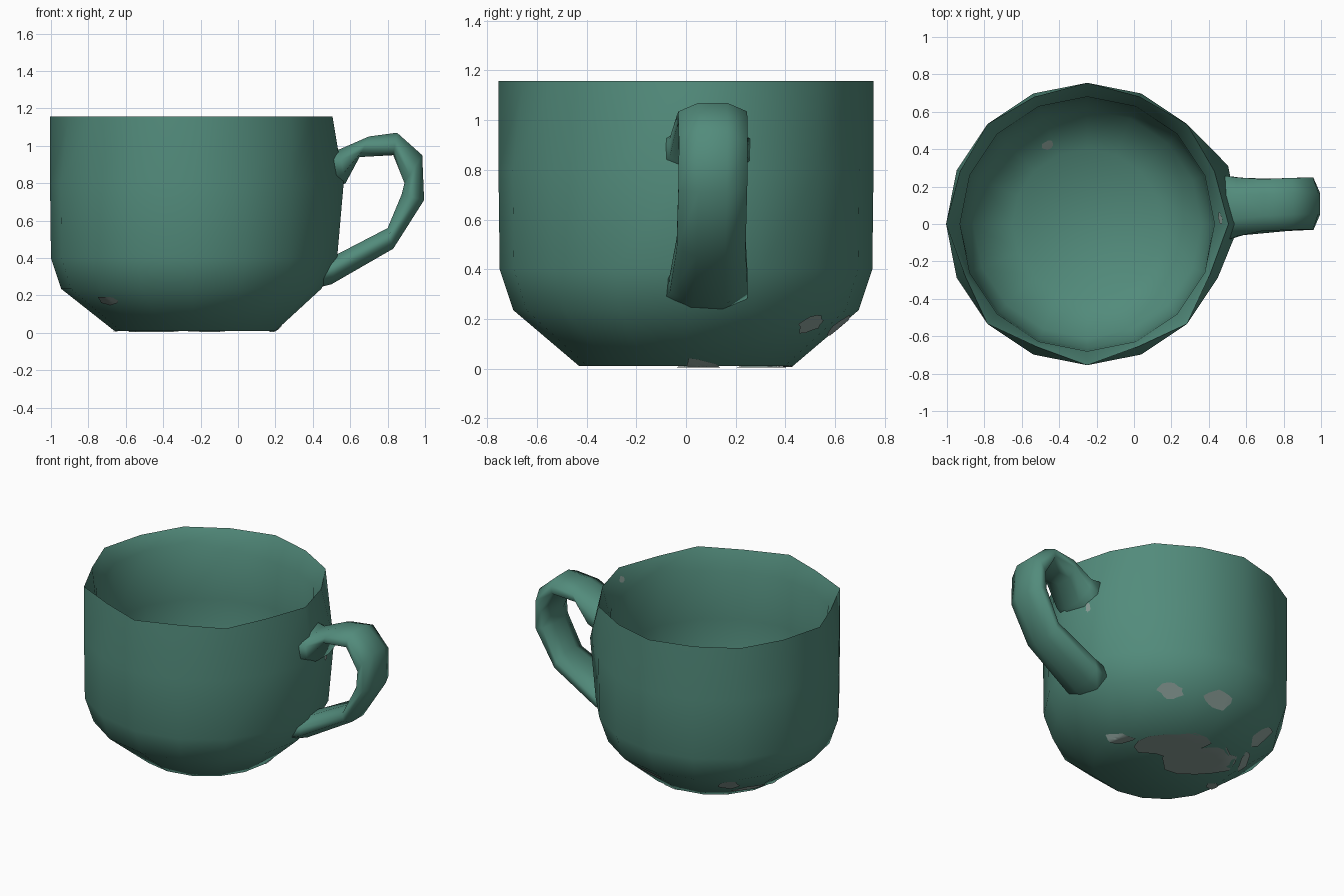
import bpy, bmesh, math, random
from mathutils import Vector
from mathutils.bvhtree import BVHTree

random.seed(4)
if "Cube" in bpy.data.objects:
    bpy.data.objects.remove(bpy.data.objects["Cube"], do_unlink=True)

SIDES = 16
CENTRE_X = -0.25


def flat_material(name, rgb):
    mat = bpy.data.materials.new(name)
    mat.use_nodes = True
    colour = (*rgb, 1)
    mat.diffuse_color = colour
    mat.node_tree.nodes["Principled BSDF"].inputs["Base Color"].default_value = colour
    return mat


teal = flat_material("teal glaze", (0.085, 0.26, 0.2))
grey = flat_material("worn grey", (0.27, 0.36, 0.33))


def finish(name, bm, mat, angle):
    mesh = bpy.data.meshes.new(name)
    bm.to_mesh(mesh)
    bm.free()
    obj = bpy.data.objects.new(name, mesh)
    bpy.context.collection.objects.link(obj)
    mesh.materials.append(mat)
    bpy.ops.object.select_all(action="DESELECT")
    obj.select_set(True)
    bpy.context.view_layer.objects.active = obj
    bpy.ops.object.shade_smooth_by_angle(angle=math.radians(angle))
    return obj


def bridge(bm, a, b):
    for i in range(len(a)):
        j = (i + 1) % len(a)
        bm.faces.new((a[i], a[j], b[j], b[i]))


# Cup: outer wall, folded rim and inner wall in one closed profile
profile = [(0.43, 0.01), (0.695, 0.235), (0.75, 0.4), (0.755, 0.8), (0.755, 1.157),
           (0.68, 1.06), (0.675, 0.7), (0.665, 0.42), (0.61, 0.25), (0.4, 0.09)]
BASE, RIM, LIP = 0, 4, 5
swelling = {2: 0.03, 3: 0.06}    # wall bulge where the handle joins
bm = bmesh.new()
rings = []
for level, (radius, z) in enumerate(profile):
    ring = []
    for i in range(SIDES):
        a = math.tau * i / SIDES
        r, h = radius, z
        if level == RIM and i % 2:
            r *= 0.975 if i < SIDES / 2 else 0.94
        if level == LIP:
            h += random.uniform(-0.05, 0.03)
        if i in (0, 1):
            r += swelling.get(level, 0)
        x = CENTRE_X + (0.02 if level == BASE else 0)
        ring.append(bm.verts.new((x + r * math.cos(a), r * math.sin(a), h)))
    rings.append(ring)
for lower, upper in zip(rings, rings[1:]):
    bridge(bm, lower, upper)
bm.faces.new(rings[0])
bm.faces.new(rings[-1])
bmesh.ops.recalc_face_normals(bm, faces=bm.faces)
surface = BVHTree.FromBMesh(bm)
finish("cup_body", bm, teal, 55)

# Handle: rounded sections swept between an outer and an inner outline
outer = [(0.44, 1.0), (0.54, 0.98), (0.7, 1.05), (0.85, 1.07), (0.985, 0.95),
         (0.995, 0.71), (0.83, 0.45), (0.5, 0.26), (0.42, 0.24)]
inner = [(0.44, 0.74), (0.575, 0.8), (0.65, 0.94), (0.83, 0.95), (0.89, 0.8),
         (0.875, 0.74), (0.8, 0.56), (0.53, 0.42), (0.44, 0.38)]
half_widths = [0.2, 0.17, 0.15, 0.15, 0.15, 0.15, 0.15, 0.17, 0.18]
bm = bmesh.new()
loops = []
for k, (o, n) in enumerate(zip(outer, inner)):
    o, n = Vector((o[0], 0, o[1])), Vector((n[0], 0, n[1]))
    middle, half = (o + n) / 2, (o - n) / 2
    mid_y = 0.08 + 0.03 * math.sin(math.pi * k / 8)
    loop = []
    for i in range(8):
        a = math.tau * (i + 0.5) / 8
        across = half_widths[k] * math.cos(a)
        co = middle + half * (math.sin(a) / math.sin(math.tau * 3 / 16))
        loop.append(bm.verts.new(co + Vector((0, mid_y + across, 0))))
    loops.append(loop)
for first, second in zip(loops, loops[1:]):
    bridge(bm, first, second)
bm.faces.new(loops[0])
bm.faces.new(loops[-1])
bmesh.ops.recalc_face_normals(bm, faces=bm.faces)
finish("handle", bm, teal, 100)


# Worn patches: thin ragged plates laid onto the cup
def worn_patch(name, centre, width, height):
    place, normal, _, _ = surface.find_nearest(Vector(centre))
    side = Vector((0, 0, 1)).cross(normal)
    if side.length < 0.1:
        side = Vector((-1, 1, 0))
    side.normalize()
    up = normal.cross(side)
    bm = bmesh.new()

    def lay(offset):
        spot, facing, _, _ = surface.find_nearest(place + offset)
        return bm.verts.new(spot + facing * 0.005)

    steps, rounds = 14, 4
    ragged = [random.uniform(0.8, 1.15) for _ in range(steps)]
    hub = lay(Vector())
    previous = None
    for k in range(1, rounds + 1):
        ring = []
        for i in range(steps):
            a = math.tau * i / steps
            s = ragged[i] * k / rounds
            ring.append(lay(side * (width * s * math.cos(a)) + up * (height * s * math.sin(a))))
        for i in range(steps):
            j = (i + 1) % steps
            if previous:
                bm.faces.new((previous[i], ring[i], ring[j], previous[j]))
            else:
                bm.faces.new((hub, ring[i], ring[j]))
        previous = ring
    finish(name, bm, grey, 55)


worn_patch("base_wear_left", (-0.12, 0.23, 0), 0.22, 0.15)
worn_patch("base_wear_back", (-0.39, 0.19, 0), 0.24, 0.16)
worn_patch("base_wear_right", (-0.63, 0, 0), 0.04, 0.04)
worn_patch("handle_side_wear", (0.18, 0.07, 0.02), 0.1, 0.05)
worn_patch("back_left_wear", (0.13, 0.51, 0.17), 0.08, 0.05)
worn_patch("back_wear", (-0.16, 0.615, 0.17), 0.09, 0.07)
worn_patch("back_right_wear", (-0.64, 0.46, 0.15), 0.07, 0.09)
worn_patch("back_right_edge_wear", (-0.67, 0.27, 0.06), 0.13, 0.04)
worn_patch("front_right_wear", (-0.7, -0.43, 0.17), 0.08, 0.035)
worn_patch("inside_wear", (-0.46, 0.42, 0.16), 0.03, 0.03)
worn_patch("rim_wear", (0.46, 0.03, 1.1), 0.03, 0.02)
worn_patch("wall_wear_behind_handle", (0.53, 0.19, 0.76), 0.02, 0.03)
